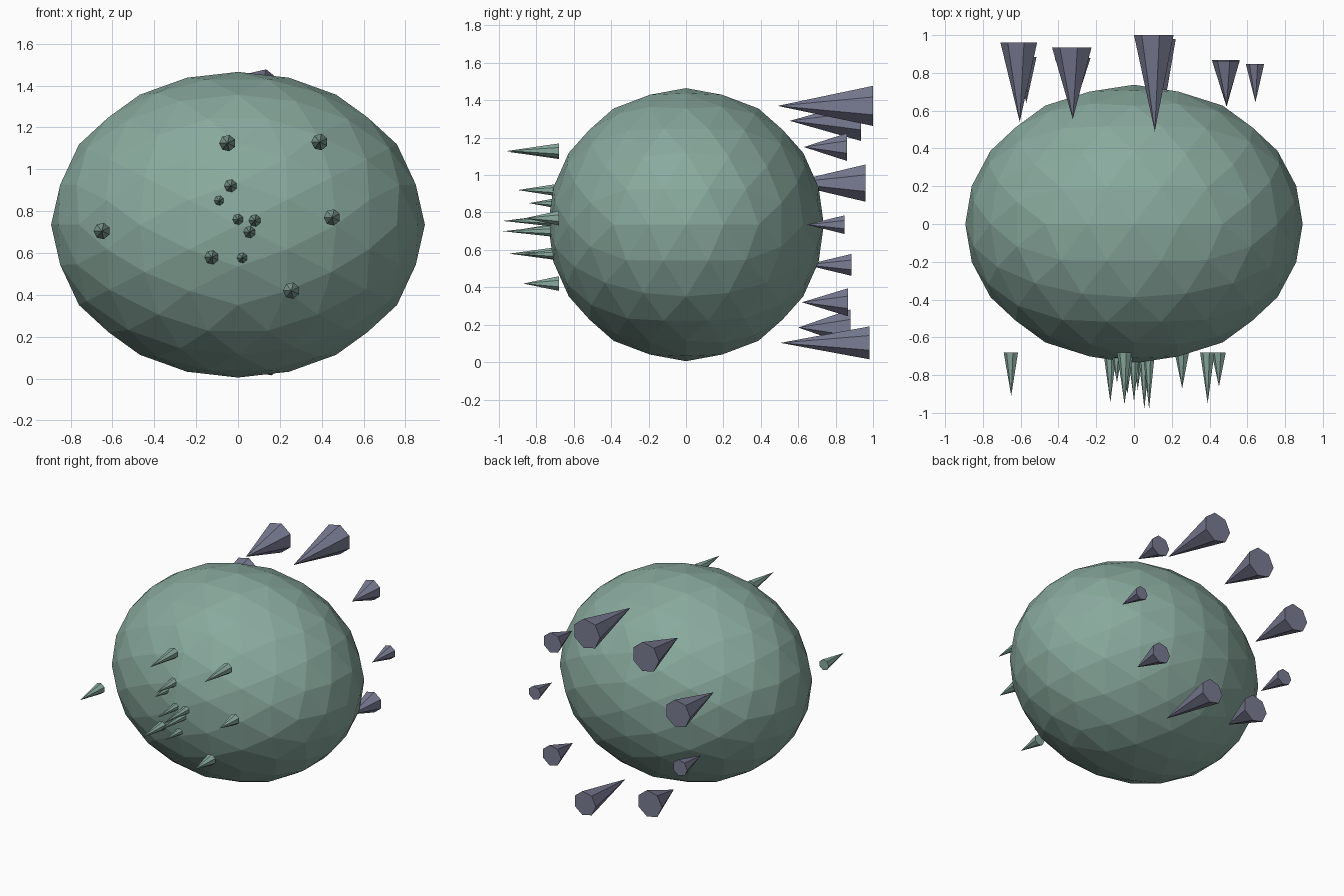
import bpy
import bmesh
from math import sin, cos, pi
from mathutils import Vector

cube = bpy.data.objects.get("Cube")
if cube:
    bpy.data.objects.remove(cube)


def material(name, color):
    mat = bpy.data.materials.new(name)
    mat.use_nodes = True
    mat.diffuse_color = (*color, 1)
    mat.node_tree.nodes["Principled BSDF"].inputs["Base Color"].default_value = (*color, 1)
    return mat


GREEN = material("sage green", (0.25, 0.40, 0.34))
SLATE = material("slate purple", (0.19, 0.20, 0.29))


def add_object(name, bm, mat):
    bmesh.ops.recalc_face_normals(bm, faces=bm.faces)
    mesh = bpy.data.meshes.new(name)
    bm.to_mesh(mesh)
    bm.free()
    mesh.materials.append(mat)
    obj = bpy.data.objects.new(name, mesh)
    bpy.context.collection.objects.link(obj)
    return obj


def spike(name, x, z, base_y, tip_y, radius, mat, sides=7):
    """Seven-sided cone lying along y, with its point towards the front."""
    bm = bmesh.new()
    ring = []
    for i in range(sides):
        a = pi + 2 * pi * i / sides
        ring.append(bm.verts.new((x + radius * cos(a), base_y, z + radius * sin(a))))
    tip = bm.verts.new((x, tip_y, z))
    bm.faces.new(ring)
    for i in range(sides):
        bm.faces.new((ring[i], ring[(i + 1) % sides], tip))
    return add_object(name, bm, mat)


# Body: icosahedron aligned to the axes, split twice, rounded and stretched
bm = bmesh.new()
golden = (1 + 5 ** 0.5) / 2
for a in (-1, 1):
    for b in (-golden, golden):
        for corner in ((a, 0, b), (0, b, a), (b, a, 0)):
            bm.verts.new(corner)
bmesh.ops.convex_hull(bm, input=bm.verts)
for _ in range(2):
    bmesh.ops.subdivide_edges(bm, edges=bm.edges[:], cuts=1, use_grid_fill=True)
    for v in bm.verts:
        v.co.normalize()
for v in bm.verts:
    v.co = Vector((v.co.x * 0.893, v.co.y * 0.737, v.co.z * 0.73 + 0.735))
add_object("body", bm, GREEN)

# Front spikes: x, z, tip y, radius
FRONT = [
    (-0.05, 1.125, -0.955, 0.04), (0.39, 1.13, -0.95, 0.04),
    (-0.035, 0.92, -0.90, 0.035), (-0.09, 0.85, -0.84, 0.03),
    (0.0, 0.76, -0.94, 0.033), (0.08, 0.755, -0.98, 0.034),
    (0.055, 0.70, -0.98, 0.034), (0.45, 0.77, -0.86, 0.04),
    (-0.65, 0.705, -0.91, 0.04), (-0.125, 0.58, -0.945, 0.037),
    (0.02, 0.577, -0.88, 0.03), (0.255, 0.42, -0.87, 0.04),
]
for i, (x, z, tip, r) in enumerate(FRONT, 1):
    spike(f"front_spike_{i}", x, z, -0.68, tip, r, GREEN)

# Back spikes: x, z, base y, tip y, radius
BACK = [
    (0.11, 1.37, 1.0, 0.49, 0.11), (-0.324, 1.29, 0.935, 0.555, 0.11),
    (0.49, 1.15, 0.86, 0.63, 0.076), (-0.605, 0.957, 0.96, 0.54, 0.102),
    (0.643, 0.735, 0.847, 0.645, 0.051), (-0.57, 0.52, 0.885, 0.64, 0.06),
    (0.49, 0.32, 0.867, 0.62, 0.077), (-0.32, 0.185, 0.88, 0.60, 0.10),
    (0.14, 0.103, 0.98, 0.505, 0.09),
]
for i, spec in enumerate(BACK, 1):
    spike(f"back_spike_{i}", *spec, SLATE)
